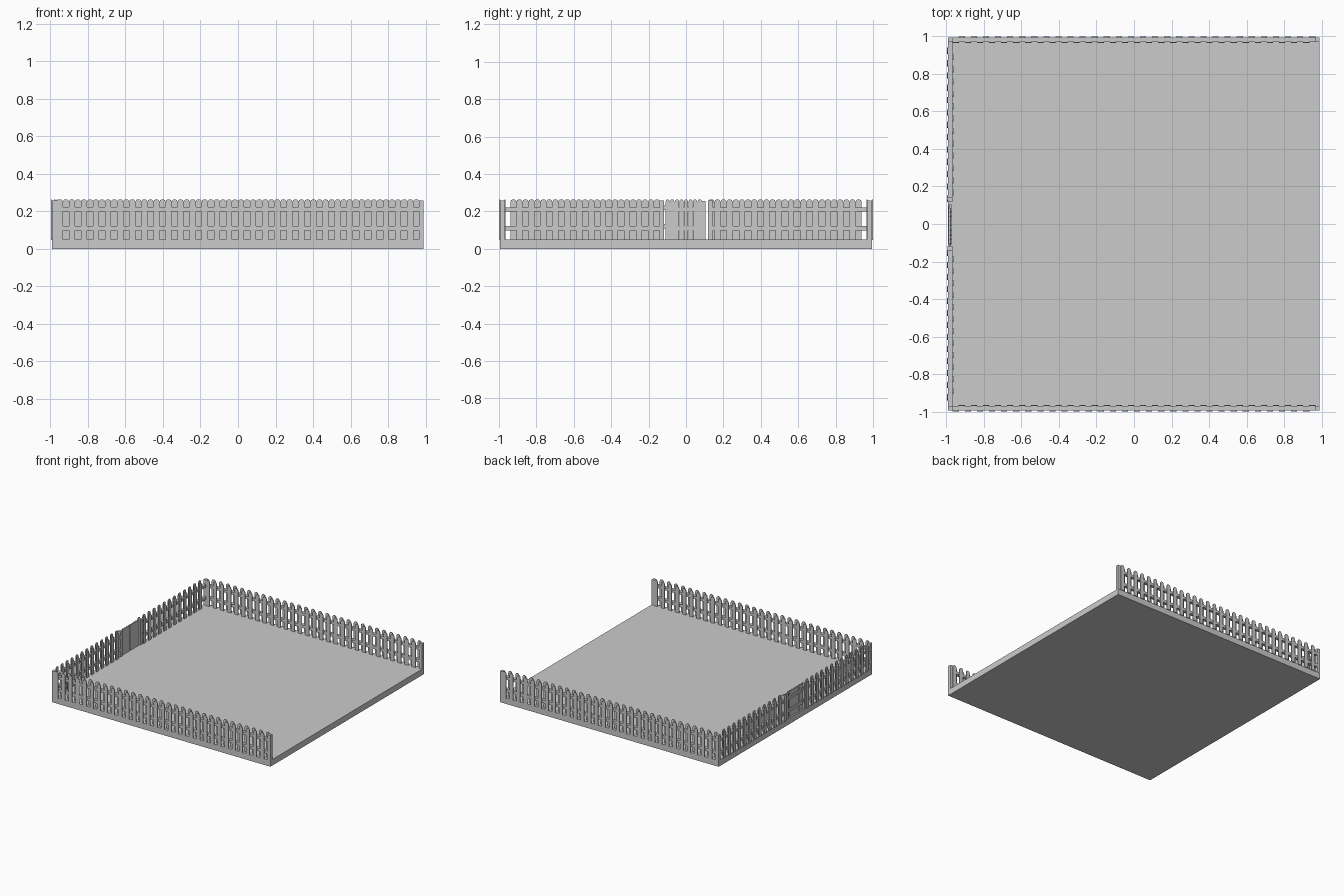
import bpy, bmesh
from mathutils import Matrix

if "Cube" in bpy.data.objects:
    bpy.data.objects.remove(bpy.data.objects["Cube"])

grey = bpy.data.materials.new("plain grey")
grey.diffuse_color = (0.6, 0.6, 0.6, 1)
grey.use_nodes = True
grey.node_tree.nodes["Principled BSDF"].inputs["Base Color"].default_value = grey.diffuse_color

BASE_TOP = 0.05
RAILS = [(0.098, 0.122), (0.20, 0.222)]


def add_box(bm, x0, x1, y0, y1, z0, z1):
    m = Matrix.Translation(((x0 + x1) / 2, (y0 + y1) / 2, (z0 + z1) / 2))
    m = m @ Matrix.Diagonal((x1 - x0, y1 - y0, z1 - z0, 1))
    bmesh.ops.create_cube(bm, size=1, matrix=m)


def add_picket(bm, u, v0, v1, w, top=0.264):
    """Board with clipped, rounded top; u runs along the fence, v across it."""
    h = w / 2
    z0 = BASE_TOP - 0.002
    prof = [(-h, z0), (h, z0), (h, top - 0.014), (h * 0.75, top - 0.005), (h * 0.35, top),
            (-h * 0.35, top), (-h * 0.75, top - 0.005), (-h, top - 0.014)]
    a = [bm.verts.new((u + p, v0, z)) for p, z in prof]
    b = [bm.verts.new((u + p, v1, z)) for p, z in prof]
    bm.faces.new(a)
    bm.faces.new(b[::-1])
    for i in range(len(a)):
        j = (i + 1) % len(a)
        bm.faces.new((a[i], b[i], b[j], a[j]))


def finish(name, bm, matrix=Matrix()):
    bm.transform(matrix)
    bmesh.ops.recalc_face_normals(bm, faces=bm.faces)
    mesh = bpy.data.meshes.new(name)
    bm.to_mesh(mesh)
    bm.free()
    mesh.materials.append(grey)
    bpy.context.collection.objects.link(bpy.data.objects.new(name, mesh))


def fence(name, start, end, first, last, count, posts, matrix):
    """Rails with boards alternating on both sides, and posts."""
    bm = bmesh.new()
    for z0, z1 in RAILS:
        add_box(bm, start, end, -0.012, 0.012, z0, z1)
    finish(name + "_rails", bm, matrix)
    bm = bmesh.new()
    for i in range(count):
        u = first + (last - first) * i / (count - 1)
        v0, v1 = (-0.018, -0.012) if i % 2 == 0 else (0.012, 0.018)
        add_picket(bm, u, v0, v1, 0.033)
    finish(name + "_pickets", bm, matrix)
    bm = bmesh.new()
    for p in posts:
        add_box(bm, p - 0.013, p + 0.013, -0.013, 0.013, BASE_TOP - 0.002, 0.257)
    finish(name + "_posts", bm, matrix)


# ground slab
bm = bmesh.new()
add_box(bm, -0.992, 0.99, -0.994, 0.994, 0, BASE_TOP)
finish("ground_slab", bm)

# long fences at front and back
for name, y in (("front_fence", -0.982), ("back_fence", 0.982)):
    fence(name, -0.98, 0.98, -0.95, 0.95, 60, (-0.979, 0.977), Matrix.Translation((0, y, 0)))

# left side: fence axis turned to run along y, open in the middle for the gate
side = Matrix.Translation((-0.98, 0, 0)) @ Matrix(((0, 1, 0, 0), (1, 0, 0, 0), (0, 0, 1, 0), (0, 0, 0, 1)))
fence("left_fence_near", -0.98, -0.12, -0.923, -0.155, 25, (-0.13,), side)
fence("left_fence_far", 0.118, 0.98, 0.135, 0.923, 25, (0.131,), side)

# gate: narrow boards on two rails and end stiles
bm = bmesh.new()
for i in range(8):
    add_picket(bm, -0.098 + i * 0.0245, 0.0, 0.006, 0.023)
add_box(bm, 0.083, 0.105, -0.006, 0.006, BASE_TOP, 0.255)
finish("gate_boards", bm, side)
bm = bmesh.new()
for z0, z1 in RAILS:
    add_box(bm, -0.107, 0.1, -0.008, 0.0, z0, z1)
finish("gate_rails", bm, side)

# gate hinges
bm = bmesh.new()
for z in (0.12, 0.22):
    add_box(bm, -0.122, -0.105, -0.004, 0.004, z - 0.012, z + 0.012)
finish("gate_hinges", bm, side)
